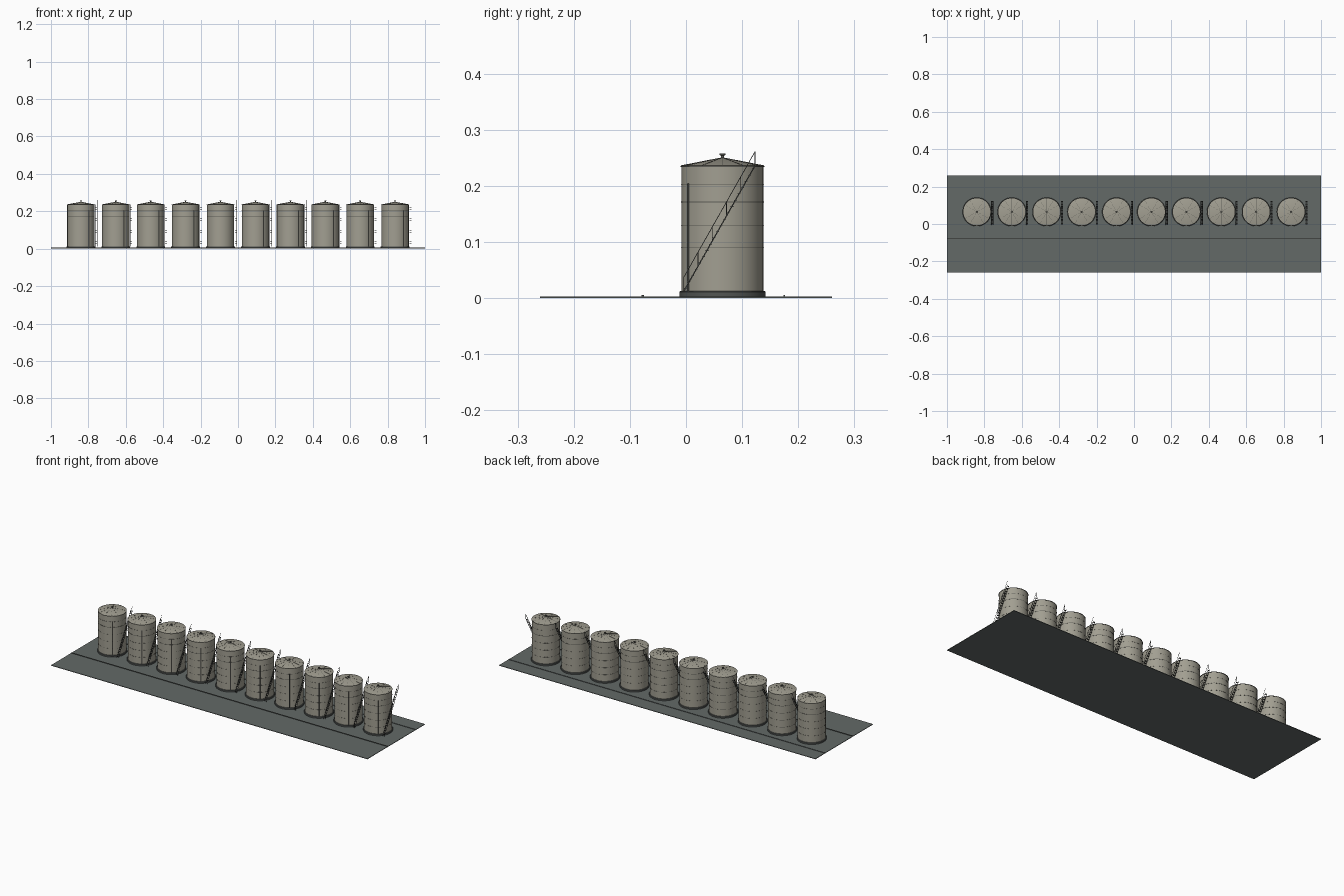
import bpy, bmesh, math
from mathutils import Vector, Matrix

if "Cube" in bpy.data.objects:
    bpy.data.objects.remove(bpy.data.objects["Cube"])


def mat(name, c):
    m = bpy.data.materials.new(name)
    m.diffuse_color = (*c, 1)
    m.use_nodes = True
    m.node_tree.nodes["Principled BSDF"].inputs["Base Color"].default_value = m.diffuse_color
    return m


TANK = mat("warm_grey_paint", (0.36, 0.345, 0.285))
GROUND = mat("asphalt_grey", (0.125, 0.142, 0.136))
BASE = mat("foundation_grey", (0.085, 0.092, 0.088))
STEEL = mat("dark_steel", (0.055, 0.058, 0.055))
SEAM = mat("seam_grey", (0.11, 0.11, 0.095))

R, CY, N, SEG = 0.073, 0.065, 10, 48
XS = [-0.84 + i * 1.68 / (N - 1) for i in range(N)]


def finish(name, bm, m, places, smooth=False):
    bmesh.ops.recalc_face_normals(bm, faces=bm.faces)
    me = bpy.data.meshes.new(name)
    bm.to_mesh(me)
    bm.free()
    me.materials.append(m)
    if smooth:
        me.shade_smooth()
        me.set_sharp_from_angle(angle=math.radians(30))
    for i, p in enumerate(places):
        o = bpy.data.objects.new(f"{name}_{i + 1}", me)
        o.location = p
        bpy.context.collection.objects.link(o)


def lathe(bm, profile, seg=SEG, closed=False):
    # spin an (r, z) profile around z; r = 0 ends become poles
    rings = []
    for r, z in profile:
        if r == 0:
            rings.append([bm.verts.new((0, 0, z))] * seg)
        else:
            rings.append([bm.verts.new((r * math.cos(2 * math.pi * k / seg),
                                        r * math.sin(2 * math.pi * k / seg), z)) for k in range(seg)])
    pairs = list(zip(rings, rings[1:]))
    if closed:
        pairs.append((rings[-1], rings[0]))
    for a, b in pairs:
        for k in range(seg):
            j = (k + 1) % seg
            q = list(dict.fromkeys([a[k], a[j], b[j], b[k]]))
            bm.faces.new(q)


def box(bm, c, s):
    bmesh.ops.create_cube(bm, size=1, matrix=Matrix.Translation(c) @ Matrix.Diagonal((*s, 1)))


def beam(bm, a, b, w, h=None):
    a, b = Vector(a), Vector(b)
    d = b - a
    M = Matrix.Translation((a + b) / 2) @ d.to_track_quat('Z', 'Y').to_matrix().to_4x4()
    bmesh.ops.create_cube(bm, size=1, matrix=M @ Matrix.Diagonal((w, h or w, d.length, 1)))


spots = [(x, CY, 0) for x in XS]

# ground slab
bm = bmesh.new()
box(bm, (0, 0, 0.0015), (2, 0.52, 0.003))
finish("ground_slab", bm, GROUND, [(0, 0, 0)])

# pipeline in front and low kerb behind
bm = bmesh.new()
box(bm, (0, -0.077, 0.0042), (2, 0.004, 0.0032))
finish("front_pipeline", bm, STEEL, [(0, 0, 0)])
bm = bmesh.new()
box(bm, (0, 0.175, 0.004), (2, 0.003, 0.003))
finish("back_kerb", bm, GROUND, [(0, 0, 0)])

# foundation
bm = bmesh.new()
lathe(bm, [(0, 0.002), (0.077, 0.002), (0.077, 0.011), (0.0755, 0.0125), (0, 0.0125)])
finish("foundation", bm, BASE, spots, True)

# shell and cone roof with a small overhang
bm = bmesh.new()
lathe(bm, [(0, 0.012), (R, 0.012), (R, 0.234), (R + 0.0012, 0.234),
           (R + 0.0012, 0.236), (0, 0.2505)])
finish("tank_shell", bm, TANK, spots, True)

# horizontal seams, one heavy and the rest hairline, plus roof edge
bm = bmesh.new()
for z, t in [(0.05, 0.0004), (0.09, 0.0004), (0.13, 0.0004), (0.171, 0.0011),
             (0.203, 0.0004), (0.2345, 0.001)]:
    e = 0.0016 if z > 0.23 else 0.0006
    lathe(bm, [(R - 0.001, z - t), (R + e, z - t), (R + e, z + t), (R - 0.001, z + t)], closed=True)
finish("shell_seams", bm, SEAM, spots, True)

# roof ribs
bm = bmesh.new()
for k in range(12):
    a = 2 * math.pi * k / 12
    c, s = math.cos(a), math.sin(a)
    beam(bm, (0.004 * c, 0.004 * s, 0.2497), (R * c, R * s, 0.2362), 0.0009)
finish("roof_ribs", bm, SEAM, spots)

# roof vent
bm = bmesh.new()
lathe(bm, [(0, 0.247), (0.003, 0.247), (0.003, 0.254), (0.0055, 0.255),
           (0.0055, 0.2575), (0, 0.258)], 16)
finish("roof_vent", bm, SEAM, spots, True)

# standpipe on the front right of the shell
bm = bmesh.new()
a = math.radians(-55)
px, py = (R + 0.0015) * math.cos(a), (R + 0.0015) * math.sin(a)
beam(bm, (px, py, 0.010), (px, py, 0.204), 0.0022)
finish("standpipe", bm, STEEL, spots)

# straight side stair: stringers, treads, posts and handrail
bm = bmesh.new()
P0, P1 = Vector((0, -0.069, 0.012)), Vector((0, 0.058, 0.236))
for x in (0.077, 0.087):
    off = Vector((x, 0, 0))
    beam(bm, P0 + off, P1 + off, 0.0012, 0.002)
for k in range(20):
    p = P0.lerp(P1, (k + 0.5) / 20)
    box(bm, (0.082, p.y, p.z), (0.011, 0.005, 0.0011))
UP = Vector((0, 0, 0.025))
off = Vector((0.087, 0, 0))
beam(bm, P0 + off + UP, P1 + off + UP, 0.0012)
for k in range(6):
    p = P0.lerp(P1, k / 5) + off
    beam(bm, p, p + UP, 0.0011)
finish("side_stair", bm, STEEL, spots)
